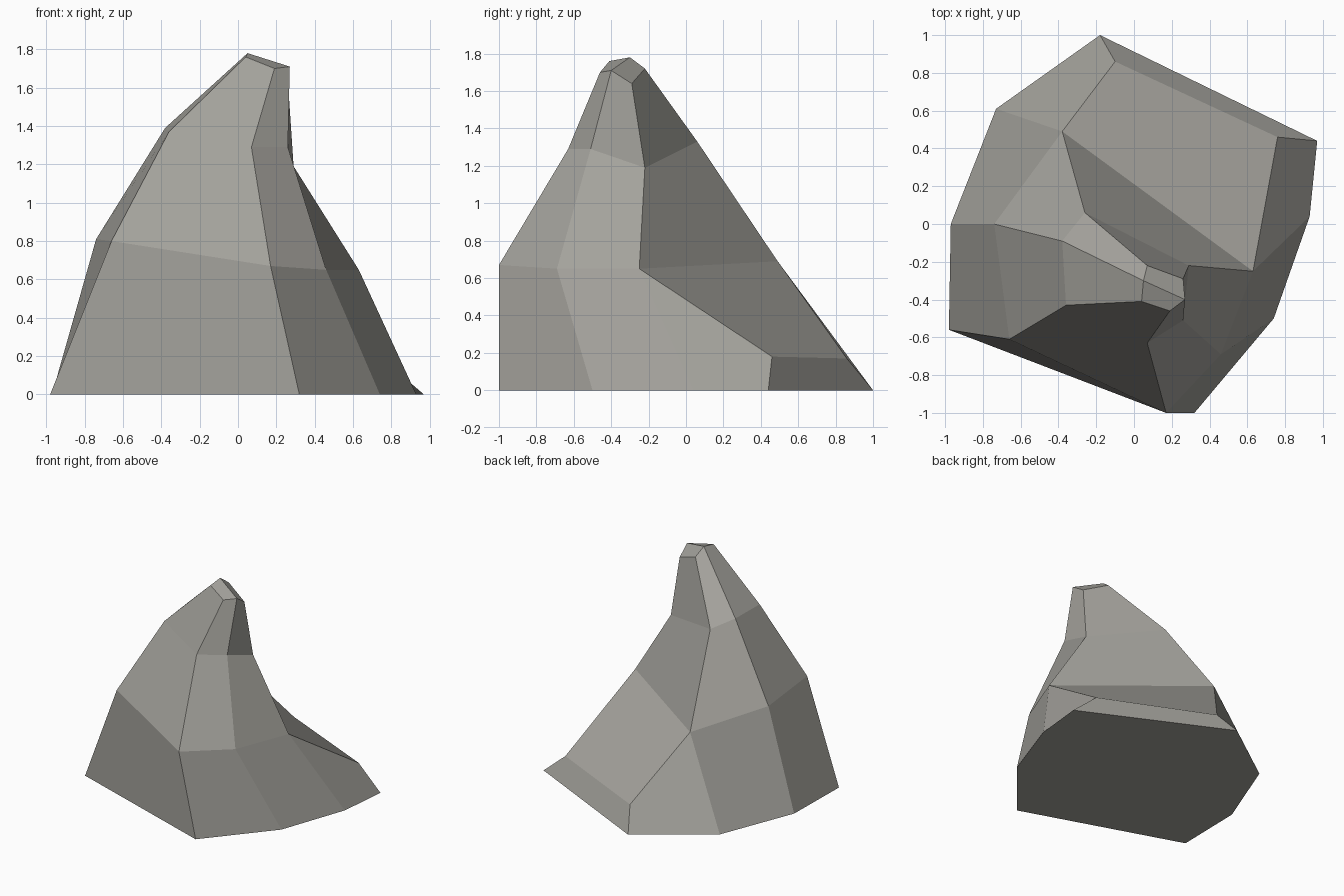
import bpy
import bmesh
from mathutils import Vector

default_cube = bpy.data.objects.get("Cube")
if default_cube:
    bpy.data.objects.remove(default_cube, do_unlink=True)


def flat_material(name, colour):
    material = bpy.data.materials.new(name)
    material.use_nodes = True
    material.diffuse_color = colour
    shader = material.node_tree.nodes["Principled BSDF"]
    shader.inputs["Base Color"].default_value = colour
    shader.inputs["Roughness"].default_value = 1
    return material


# Six ridges climbing the rock: foot, shoulder, neck and tip of each
ridge_points = [
    [(-.98, -.56, 0), (-.66, -.61, .8), (-.36, -.43, 1.37), (.04, -.41, 1.76)],
    [(.32, -1, 0), (.17, -1, .67), (.07, -.63, 1.29), (.19, -.46, 1.7)],
    [(.74, -.5, 0), (.46, -.69, .65), (.26, -.51, 1.29), (.27, -.4, 1.71)],
    [(.93, .04, 0), (.63, -.25, .65), (.29, -.22, 1.19), (.26, -.29, 1.64)],
    [(-.73, .61, 0), (-.38, .49, .69), (-.26, .06, 1.33), (.07, -.22, 1.72)],
    [(-.97, 0, 0), (-.74, 0, .81), (-.38, -.09, 1.39), (.05, -.3, 1.78)],
]
# Low toe at the back: two ground corners and the bevel edge above them
toe_points = [(.97, .44, 0), (-.18, 1, 0)]
bevel_points = [(.76, .46, .18), (-.1, .86, .17)]

bm = bmesh.new()


def add_points(points):
    return [bm.verts.new(Vector(point)) for point in points]


ridges = [add_points(points) for points in ridge_points]
toe_right, toe_left = add_points(toe_points)
bevel_right, bevel_left = add_points(bevel_points)
front_left, front, side_front, side, back, far_side = ridges

# Facets between neighbouring ridges, leaving the lower back open for the toe
for index, ridge in enumerate(ridges):
    following = ridges[(index + 1) % len(ridges)]
    for level in range(len(ridge) - 1):
        if ridge is side and level == 0:
            continue
        bm.faces.new((ridge[level], following[level],
                      following[level + 1], ridge[level + 1]))

# Toe: right flank, bevelled lip, left flank and the long back slope
bm.faces.new((side[0], toe_right, bevel_right, side[1]))
bm.faces.new((toe_right, toe_left, bevel_left, bevel_right))
bm.faces.new((toe_left, back[0], back[1], bevel_left))
bm.faces.new((side[1], bevel_right, bevel_left, back[1]))

# Peak: two facets meeting along a crease
bm.faces.new((front_left[-1], front[-1], side_front[-1], far_side[-1]))
bm.faces.new((side_front[-1], side[-1], back[-1], far_side[-1]))

# Flat underside
ground = [ridge[0] for ridge in ridges]
ground[4:4] = [toe_right, toe_left]
bm.faces.new(list(reversed(ground)))
bmesh.ops.recalc_face_normals(bm, faces=bm.faces)

mesh = bpy.data.meshes.new("rock")
bm.to_mesh(mesh)
bm.free()
mesh.materials.append(flat_material("warm grey stone", (.37, .362, .332, 1)))
rock = bpy.data.objects.new("rock", mesh)
bpy.context.collection.objects.link(rock)
